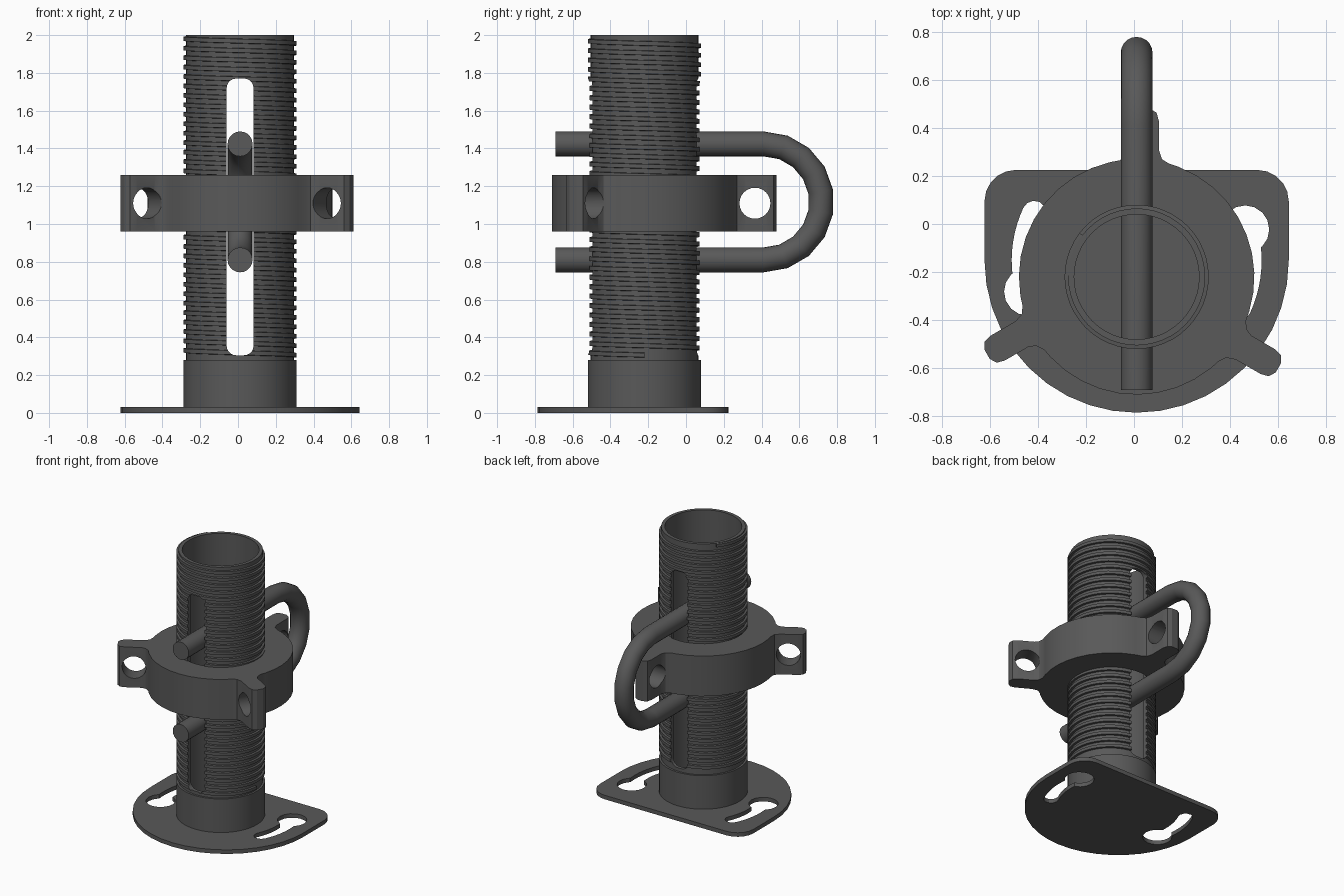
import bpy, bmesh, math
from math import sin, cos, pi, radians

if "Cube" in bpy.data.objects:
    bpy.data.objects.remove(bpy.data.objects["Cube"])

CX, CY = 0.011, -0.22          # tube axis
PY = -0.152                    # centre of the plate arc

steel = bpy.data.materials.new("dark grey steel")
steel.diffuse_color = (0.1, 0.1, 0.1, 1)
steel.use_nodes = True
steel.node_tree.nodes["Principled BSDF"].inputs["Base Color"].default_value = steel.diffuse_color


def finish(name, bm):
    bmesh.ops.recalc_face_normals(bm, faces=bm.faces)
    me = bpy.data.meshes.new(name)
    bm.to_mesh(me)
    bm.free()
    me.materials.append(steel)
    ob = bpy.data.objects.new(name, me)
    bpy.context.collection.objects.link(ob)
    return ob


def skin(name, rings, loop=False):
    """Join rings of points into a closed surface, capped or looped."""
    bm = bmesh.new()
    vs = [[bm.verts.new(p) for p in r] for r in rings]
    n = len(vs[0])
    pairs = list(zip(vs, vs[1:])) + ([(vs[-1], vs[0])] if loop else [])
    for a, b in pairs:
        for i in range(n):
            j = (i + 1) % n
            bm.faces.new((a[i], a[j], b[j], b[i]))
    if not loop:
        bm.faces.new(vs[0])
        bm.faces.new(vs[-1])
    return finish(name, bm)


def prism(name, outline, z0, z1):
    return skin(name, [[(x, y, z) for x, y in outline] for z in (z0, z1)])


def arc(cx, cy, r, a0, a1, n):
    return [(cx + r * cos(radians(a0 + (a1 - a0) * i / n)),
             cy + r * sin(radians(a0 + (a1 - a0) * i / n))) for i in range(n + 1)]


def circle(cx, cy, r, n):
    return arc(cx, cy, r, 0, 360, n)[:-1]


def activate(ob):
    bpy.ops.object.select_all(action='DESELECT')
    ob.select_set(True)
    bpy.context.view_layer.objects.active = ob


def cut(ob, cutter):
    m = ob.modifiers.new("cut", 'BOOLEAN')
    m.operation, m.solver, m.object = 'DIFFERENCE', 'EXACT', cutter
    activate(ob)
    bpy.ops.object.modifier_apply(modifier=m.name)


def discard(ob):
    bpy.data.objects.remove(ob, do_unlink=True)


parts = []

# Base plate: half round front, straight back with rounded corners
R, C, BACK = 0.633, 0.13, 0.225
plate = prism("base_plate",
              arc(CX, PY, R, 180, 360, 20)
              + arc(CX + R - C, BACK - C, C, 0, 90, 5)
              + arc(CX - R + C, BACK - C, C, 90, 180, 5), 0, 0.03)
# Two keyhole slots, half a turn apart
for turn in (0, 180):
    end = radians(turn - 25)
    ex, ey = CX + 0.47 * cos(end), PY + 0.47 * sin(end)
    slot = prism("slot_cutter",
                 arc(CX, PY, 0.52, turn - 25, turn + 16, 10)
                 + arc(CX, PY, 0.42, turn + 16, turn - 25, 10)
                 + arc(ex, ey, 0.05, turn + 155, turn + 335, 6)[1:-1], -0.1, 0.1)
    big = radians(turn + 16)
    hole = prism("hole_cutter", circle(CX + 0.47 * cos(big), PY + 0.47 * sin(big), 0.1, 16),
                 -0.1, 0.1)
    for c in (slot, hole):
        cut(plate, c)
        discard(c)
parts.append(plate)

# Tube with a plain foot and a thinner threaded wall
profile = [(0.30, 0.02), (0.30, 0.28), (0.285, 0.28), (0.285, 2.0), (0.26, 2.0), (0.26, 0.02)]
tube = skin("tube", [[(CX + r * cos(a), CY + r * sin(a), z) for r, z in profile]
                     for a in [2 * pi * i / 48 for i in range(48)]], loop=True)

# Helical thread ridge
PITCH, SEG = 0.05, 48
section = [(0.275, -0.014), (0.30, -0.011), (0.30, 0.011), (0.275, 0.014)]
steps = int((1.986 - 0.305) / PITCH * SEG)
thread = skin("thread", [[(CX + r * cos(-2 * pi * i / SEG), CY + r * sin(-2 * pi * i / SEG),
                           1.986 - (steps - i) * PITCH / SEG + h) for r, h in section]
                         for i in range(steps + 1)])

# Long slot through the front and back of the tube
w, c, z0, z1 = 0.071, 0.05, 0.305, 1.77
shape = (arc(CX + w - c, z1 - c, c, 0, 90, 5) + arc(CX - w + c, z1 - c, c, 90, 180, 5)
         + arc(CX - w + c, z0 + c, c, 180, 270, 5) + arc(CX + w - c, z0 + c, c, 270, 360, 5))
slot = skin("tube_slot_cutter", [[(x, y, z) for x, z in shape] for y in (-1, 1)])
for ob in (tube, thread):
    cut(ob, slot)
    parts.append(ob)
discard(slot)

# Adjusting nut: ring outline with three offset lugs
lug = [(0.135, 0.471), (0.105, 0.49), (0.092, 0.53), (0.092, 0.65), (0.083, 0.683),
       (0.055, 0.70), (0.01, 0.70), (-0.018, 0.683), (-0.027, 0.65), (-0.027, 0.535),
       (-0.04, 0.505), (-0.07, 0.485)]
outline = []
for k in range(3):
    t = radians(120 * k)
    outline += [(CX + x * cos(t) - y * sin(t), CY + x * sin(t) + y * cos(t)) for x, y in lug]
    outline += arc(CX, CY, 0.49, 120 * k + 103, 120 * k + 189, 9)
nut = prism("adjusting_nut", outline, 0.96, 1.26)
bore = prism("bore_cutter", circle(CX, CY, 0.293, 48), 0.5, 1.5)
cut(nut, bore)
discard(bore)
# Cross hole in each lug
for k in range(3):
    t = radians(120 * k)
    rings = []
    for x in (-0.2, 0.25):
        rings.append([(CX + x * cos(t) - y * sin(t), CY + x * sin(t) + y * cos(t), z)
                      for y, z in circle(0.585, 1.11, 0.082, 24)])
    hole = skin("lug_hole_cutter", rings)
    cut(nut, hole)
    discard(hole)
parts.append(nut)

# U-shaped locking pin through the slot
HALF, PR, PZ, BEND = 0.307, 0.066, 1.117, 0.411
path = [(-0.69, PZ - HALF, -90)]
path += [(BEND + HALF * cos(radians(a)), PZ + HALF * sin(radians(a)), a)
         for a in [-90 + 180 * i / 9 for i in range(10)]]
path += [(-0.69, PZ + HALF, 90)]
rings = []
for y, z, a in path:
    a = radians(a)
    rings.append([(CX + u, y + v * cos(a), z + v * sin(a)) for u, v in circle(0, 0, PR, 20)])
parts.append(skin("locking_pin", rings))

# Smooth round faces, keep hard edges
for ob in parts:
    activate(ob)
    bpy.ops.object.shade_smooth_by_angle(angle=radians(30))
